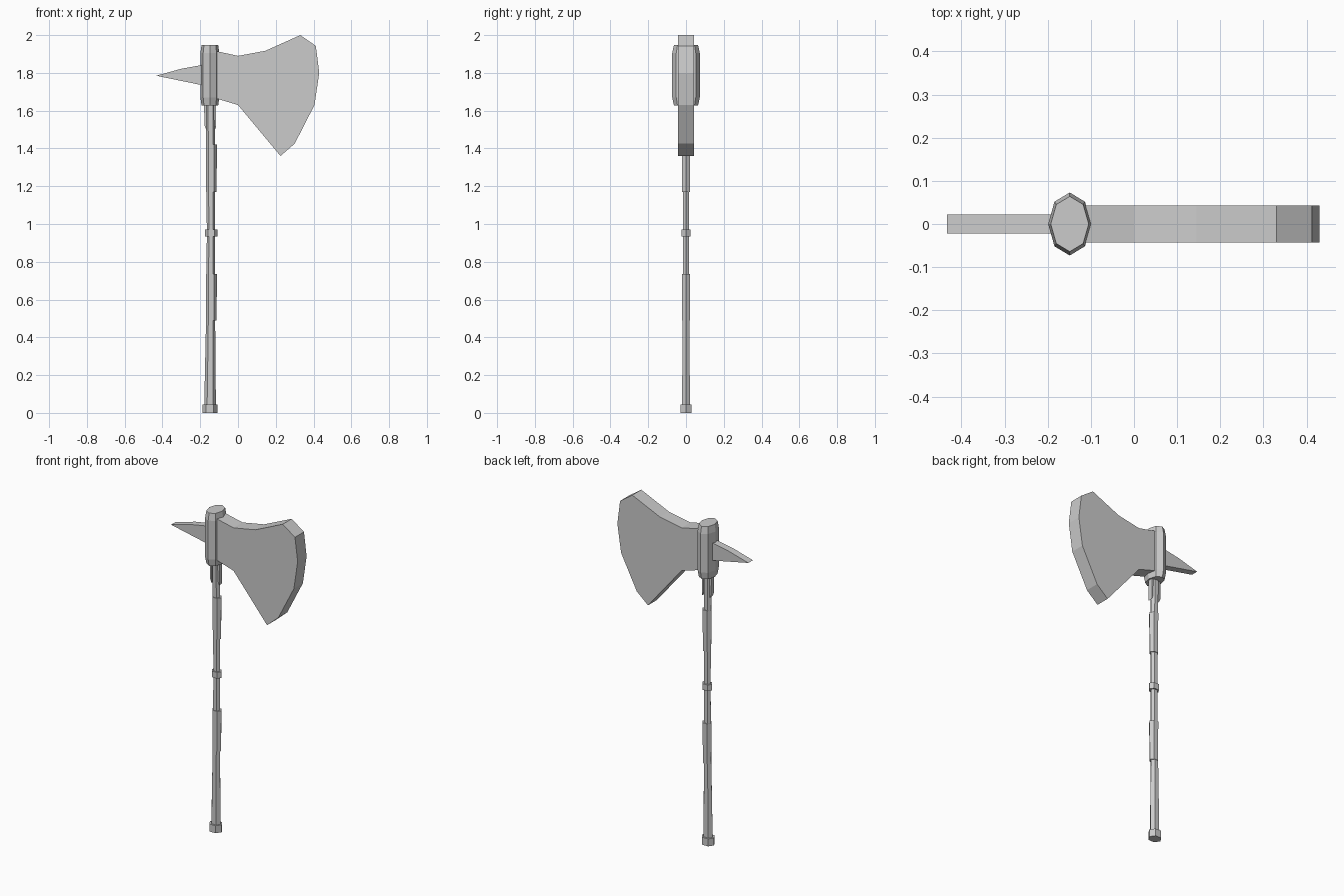
import bpy, math

if "Cube" in bpy.data.objects:
    bpy.data.objects.remove(bpy.data.objects["Cube"])

steel = bpy.data.materials.new("plain grey")
steel.diffuse_color = (0.6, 0.6, 0.6, 1)
steel.use_nodes = True
steel.node_tree.nodes["Principled BSDF"].inputs["Base Color"].default_value = steel.diffuse_color


def build(name, verts, faces):
    me = bpy.data.meshes.new(name)
    me.from_pydata(verts, [], faces)
    me.materials.append(steel)
    ob = bpy.data.objects.new(name, me)
    bpy.context.collection.objects.link(ob)
    return ob


def slab(name, outline, half):
    """Extrude a clockwise x-z outline through y."""
    n = len(outline)
    verts = [(x, y, z) for y in (-half, half) for x, z in outline]
    faces = [list(range(n))[::-1], list(range(n, 2 * n))]
    faces += [(i, (i + 1) % n, n + (i + 1) % n, n + i) for i in range(n)]
    return build(name, verts, faces)


def column(name, rings, sides):
    """Stack rings of (centre x, radius x, radius y, z)."""
    verts = []
    for cx, rx, ry, z in rings:
        for i in range(sides):
            a = 2 * math.pi * i / sides
            verts.append((cx + rx * math.cos(a), ry * math.sin(a), z))
    faces = [list(range(sides))[::-1],
             [len(verts) - sides + i for i in range(sides)]]
    for k in range(len(rings) - 1):
        for i in range(sides):
            a, b = k * sides + i, k * sides + (i + 1) % sides
            faces.append((a, b, b + sides, a + sides))
    return build(name, verts, faces)


# Flat head: broad blade and rear spike
slab("blade", [(-0.14, 1.92), (-0.1, 1.912), (0, 1.89), (0.145, 1.917),
               (0.33, 2.0), (0.412, 1.943), (0.43, 1.80), (0.405, 1.63),
               (0.30, 1.425), (0.225, 1.36), (0, 1.63), (-0.1, 1.66),
               (-0.14, 1.67)], 0.043)
slab("spike", [(-0.433, 1.785), (-0.3, 1.822), (-0.2, 1.84), (-0.16, 1.846),
               (-0.16, 1.727), (-0.2, 1.737)], 0.022)

# Oval eight-sided socket with bevelled ends
column("socket", [(-0.149, 0.044, 0.064, 1.628), (-0.149, 0.05, 0.073, 1.67),
                  (-0.149, 0.05, 0.073, 1.905), (-0.149, 0.044, 0.064, 1.947)], 8)

# Six-sided handle, slightly leaning at its foot
column("handle", [(-0.148, 0.031, 0.024, 0.03), (-0.145, 0.024, 0.021, 0.5),
                  (-0.143, 0.022, 0.018, 0.95), (-0.144, 0.023, 0.019, 1.2),
                  (-0.146, 0.025, 0.022, 1.64)], 6)
column("pommel", [(-0.149, 0.04, 0.035, 0), (-0.149, 0.04, 0.035, 0.045)], 6)
column("middle_ring", [(-0.142, 0.033, 0.026, 0.935),
                       (-0.142, 0.033, 0.026, 0.972)], 6)
for name, z0, z1 in (("lower_grip", 0.49, 0.735), ("upper_grip", 1.17, 1.42)):
    column(name, [(-0.141, 0.028, 0.023, z0), (-0.141, 0.029, 0.025, z1)], 6)

# Narrow straps below the socket on both sides
for name, x in (("rear_strap", -0.174), ("front_strap", -0.122)):
    slab(name, [(x - 0.006, 1.64), (x + 0.006, 1.64),
                (x + 0.006, 1.5), (x - 0.003, 1.52)], 0.013)
